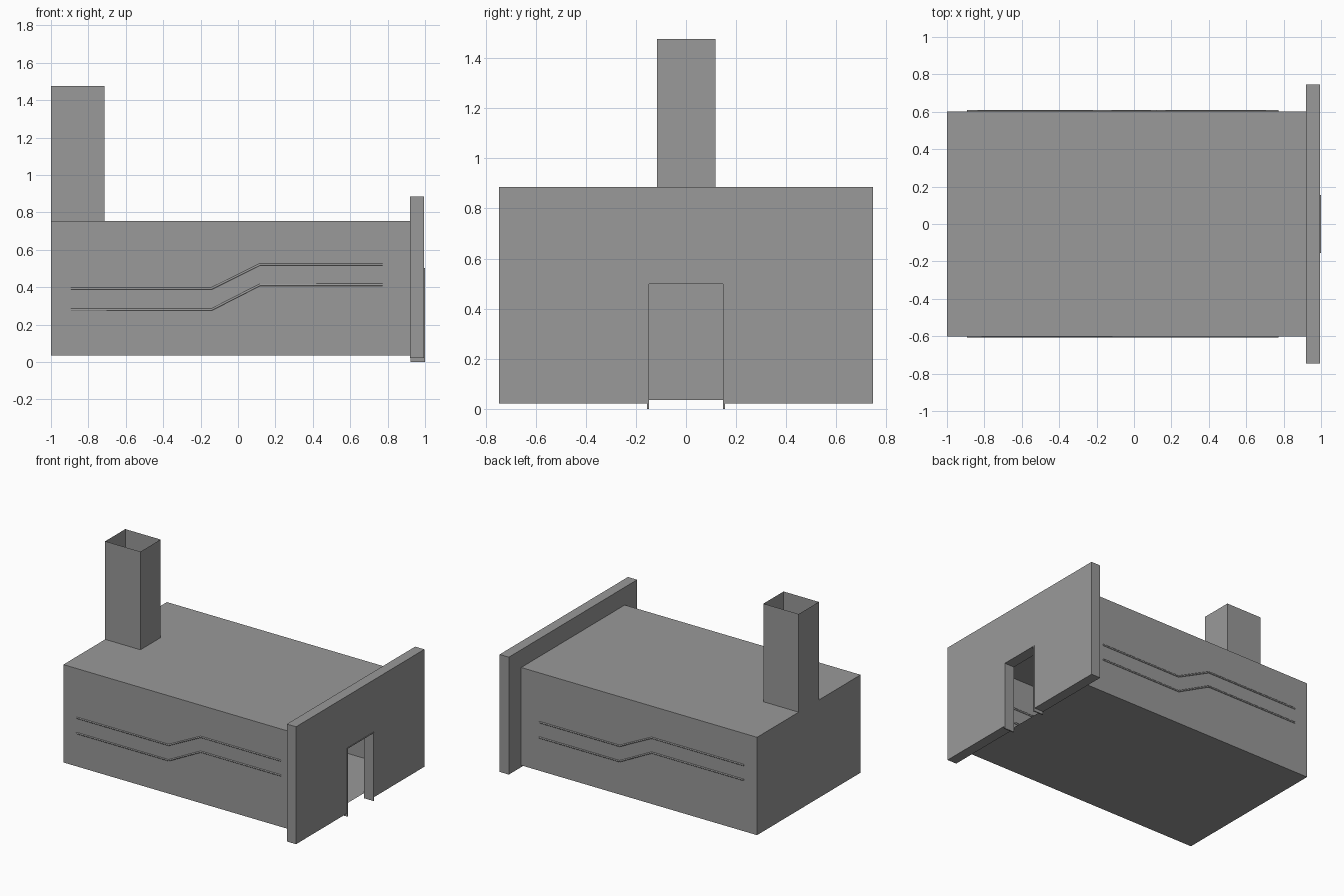
import bpy, bmesh

if "Cube" in bpy.data.objects:
    bpy.data.objects.remove(bpy.data.objects["Cube"])

grey = bpy.data.materials.new("dark_grey")
grey.diffuse_color = (0.32, 0.32, 0.32, 1)
grey.use_nodes = True
grey.node_tree.nodes["Principled BSDF"].inputs["Base Color"].default_value = grey.diffuse_color


def finish(name, bm):
    mesh = bpy.data.meshes.new(name)
    bm.to_mesh(mesh)
    bm.free()
    mesh.materials.append(grey)
    obj = bpy.data.objects.new(name, mesh)
    bpy.context.collection.objects.link(obj)
    return obj


def box(name, x, y, z, open_side):
    """Box from ranges; open_side is the (axis, sign) face to leave out."""
    bm = bmesh.new()
    bmesh.ops.create_cube(bm, size=1)
    for v in bm.verts:
        v.co = [r[0] if c < 0 else r[1] for c, r in zip(v.co, (x, y, z))]
    bm.normal_update()
    axis, sign = open_side
    gone = [f for f in bm.faces if f.normal[axis] * sign > 0.9]
    bmesh.ops.delete(bm, geom=gone, context='FACES_ONLY')
    return finish(name, bm)


def prism(name, outline, start, end):
    """Extrude a closed (y, z) outline along x."""
    bm = bmesh.new()
    face = bm.faces.new([bm.verts.new((start, y, z)) for y, z in outline])
    ext = bmesh.ops.extrude_face_region(bm, geom=[face])
    for v in ext['geom']:
        if isinstance(v, bmesh.types.BMVert):
            v.co.x = end
    bmesh.ops.recalc_face_normals(bm, faces=bm.faces)
    return finish(name, bm)


def arch(half_out, top, half_in, head, base):
    """Outline of a wall or frame with a doorway cut up from its base."""
    return [(-half_out, base), (-half_out, top), (half_out, top), (half_out, base),
            (half_in, base), (half_in, head), (-half_in, head), (-half_in, base)]


def rod(name, points, radius):
    """Thin rounded bar along a bent path."""
    curve = bpy.data.curves.new(name, 'CURVE')
    curve.dimensions = '3D'
    curve.bevel_depth = radius
    curve.bevel_resolution = 1
    curve.use_fill_caps = True
    spline = curve.splines.new('POLY')
    spline.points.add(len(points) - 1)
    for p, co in zip(spline.points, points):
        p.co = (*co, 1)
    curve.materials.append(grey)
    obj = bpy.data.objects.new(name, curve)
    bpy.context.collection.objects.link(obj)


# Hollow thin-walled building, open behind the facade
box("building_shell", (-1, 0.92), (-0.602, 0.602), (0.035, 0.755), (0, 1))

# Open-topped chimney standing on the rear of the roof
box("chimney", (-1, -0.713), (-0.116, 0.118), (0.755, 1.477), (2, 1))

# Facade slab with doorway, and the thin frame lining it
prism("facade", arch(0.746, 0.886, 0.152, 0.5, 0.022), 0.92, 0.995)
prism("door_frame", arch(0.156, 0.504, 0.147, 0.499, 0.0), 0.921, 1.0)

# Two stepped trim lines on each long wall; the back is the front turned over
for side, y in (("front", -0.601), ("back", 0.602)):
    for level, low, high in (("lower", 0.28, 0.413), ("upper", 0.393, 0.522)):
        a, b = (low, high) if side == "front" else (high, low)
        rod(f"{side}_{level}_trim",
            [(-0.893, y, a), (-0.142, y, a), (0.118, y, b), (0.773, y, b)], 0.0065)
